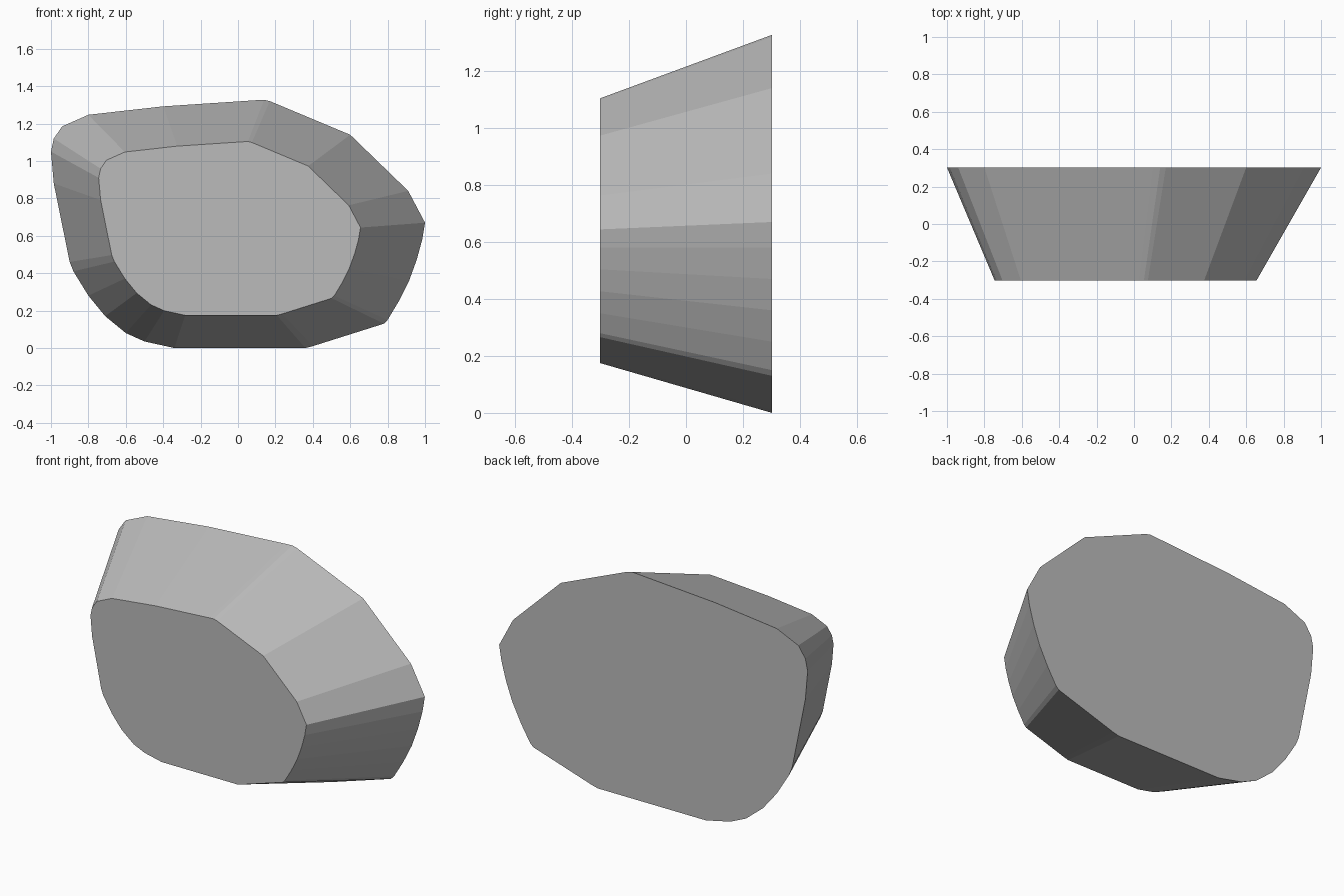
import bpy
import bmesh

if "Cube" in bpy.data.objects:
    bpy.data.objects.remove(bpy.data.objects["Cube"])

# Outline of the wide back face (x, z), counter-clockwise from the bottom
OUTLINE = [
    (0.36, 0.0), (0.40, 0.01), (0.78, 0.13), (0.80, 0.15), (0.86, 0.25),
    (0.915, 0.36), (0.955, 0.47), (0.985, 0.58), (1.0, 0.67), (0.91, 0.84),
    (0.60, 1.14), (0.17, 1.32), (0.14, 1.327), (0.10, 1.325), (-0.40, 1.292),
    (-0.80, 1.247), (-0.94, 1.185), (-0.985, 1.12), (-1.0, 1.05),
    (-0.985, 0.88), (-0.90, 0.46), (-0.88, 0.41), (-0.80, 0.28),
    (-0.71, 0.17), (-0.60, 0.08), (-0.50, 0.035), (-0.34, 0.0),
]
HALF_DEPTH = 0.302
TAPER = 0.70
SHIFT_X, SHIFT_Z = -0.045, 0.175

grey = bpy.data.materials.new("stone_grey")
grey.diffuse_color = (0.5, 0.5, 0.5, 1)
grey.use_nodes = True
grey.node_tree.nodes["Principled BSDF"].inputs["Base Color"].default_value = grey.diffuse_color

# Tapered block: the narrow front face is a scaled copy of the back face
bm = bmesh.new()
back = [bm.verts.new((x, HALF_DEPTH, z)) for x, z in OUTLINE]
front = [bm.verts.new((x * TAPER + SHIFT_X, -HALF_DEPTH, z * TAPER + SHIFT_Z))
         for x, z in OUTLINE]
bm.faces.new(front)
bm.faces.new(back[::-1])
for i in range(len(OUTLINE)):
    j = (i + 1) % len(OUTLINE)
    bm.faces.new((front[i], back[i], back[j], front[j]))
bmesh.ops.recalc_face_normals(bm, faces=bm.faces)

mesh = bpy.data.meshes.new("tapered_rock")
bm.to_mesh(mesh)
bm.free()
mesh.materials.append(grey)
rock = bpy.data.objects.new("tapered_rock", mesh)
bpy.context.collection.objects.link(rock)
